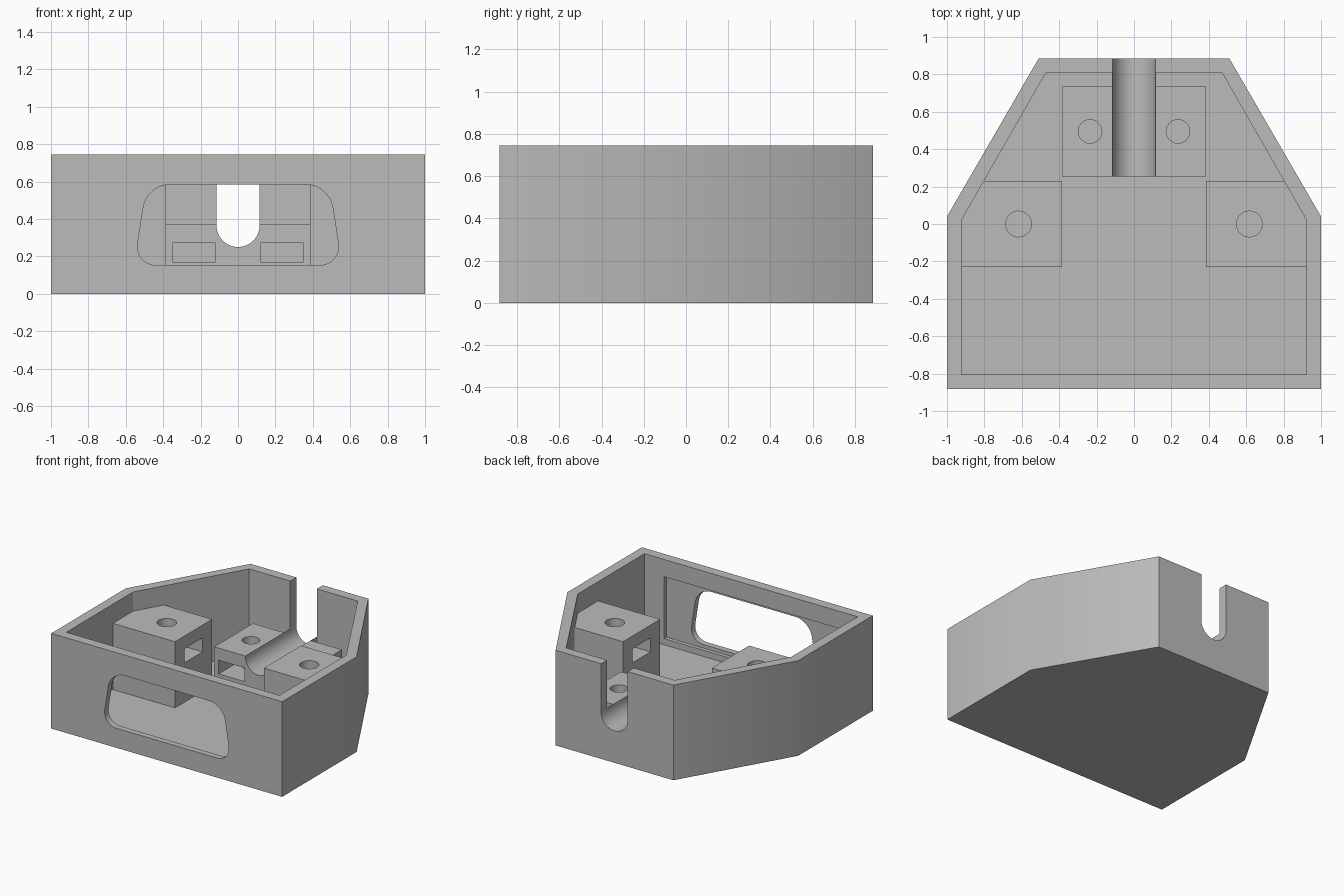
import bpy
import bmesh
import math

default = bpy.data.objects.get("Cube")
if default:
    bpy.data.objects.remove(default, do_unlink=True)

plastic = bpy.data.materials.new("plain grey plastic")
plastic.use_nodes = True
GREY = (0.5, 0.5, 0.5, 1)
plastic.diffuse_color = GREY
plastic.node_tree.nodes["Principled BSDF"].inputs["Base Color"].default_value = GREY

HEIGHT, FLOOR = 0.745, 0.077


def prism(name, outline, lo, hi, axis="z", rounding=0):
    """Extrude a closed outline along z, y or x, rounding its corners if asked."""
    place = {"z": lambda a, b, t: (a, b, t),
             "y": lambda a, b, t: (a, t, b),
             "x": lambda a, b, t: (t, a, b)}[axis]
    bm = bmesh.new()
    rings = [[bm.verts.new(place(a, b, t)) for a, b in outline] for t in (lo, hi)]
    count = len(outline)
    for ring in rings:
        bm.faces.new(ring)
    for i in range(count):
        j = (i + 1) % count
        bm.faces.new((rings[0][i], rings[0][j], rings[1][j], rings[1][i]))
    if rounding:
        corners = [bm.edges.get(pair) for pair in zip(*rings)]
        bmesh.ops.bevel(bm, geom=corners, offset=rounding, segments=10,
                        profile=0.5, affect="EDGES")
    bmesh.ops.recalc_face_normals(bm, faces=bm.faces[:])
    mesh = bpy.data.meshes.new(name)
    bm.to_mesh(mesh)
    bm.free()
    mesh.materials.append(plastic)
    obj = bpy.data.objects.new(name, mesh)
    bpy.context.collection.objects.link(obj)
    return obj


def rect(a0, a1, b0, b1):
    return [(a0, b0), (a1, b0), (a1, b1), (a0, b1)]


def arc(cx, cy, r, start, end, steps):
    return [(cx + r * math.cos(start + (end - start) * i / steps),
             cy + r * math.sin(start + (end - start) * i / steps))
            for i in range(steps + 1)]


def mirrored(half):
    """Complete a right-hand outline with its mirror image."""
    return half + [(-x, y) for x, y in reversed(half)]


def activate(obj):
    bpy.ops.object.select_all(action="DESELECT")
    obj.select_set(True)
    bpy.context.view_layer.objects.active = obj


def cut(obj, cutter):
    cutter.hide_render = True
    mod = obj.modifiers.new("cut", "BOOLEAN")
    mod.operation, mod.solver, mod.object = "DIFFERENCE", "EXACT", cutter
    activate(obj)
    bpy.ops.object.modifier_apply(modifier=mod.name)
    bpy.data.objects.remove(cutter, do_unlink=True)


def screw_hole(obj, x, y, radius, bottom):
    circle = arc(x, y, radius, 0, math.tau, 32)[:-1]
    cut(obj, prism("hole_cutter", circle, bottom, 1))


def channel():
    """U-shaped cable passage through the back."""
    profile = arc(0, 0.365, 0.115, math.pi, math.tau, 24) + [(0.115, 1), (-0.115, 1)]
    return prism("channel_cutter", profile, 0.2, 1, "y")


def finish(obj, degrees):
    activate(obj)
    bpy.ops.object.shade_smooth_by_angle(angle=math.radians(degrees))


# Hollow six-sided tray
tray = prism("tray", mirrored([(1, -0.882), (1, 0.04), (0.51, 0.885)]), 0, HEIGHT)
cut(tray, prism("cavity_cutter",
                mirrored([(0.923, -0.805), (0.923, 0.02), (0.47, 0.81)]), FLOOR, 1))

# Front window with a shallow rectangular rebate on the inside
cut(tray, prism("rebate_cutter", rect(-0.755, 0.755, 0.125, 0.61), -0.835, -0.78, "y"))
cut(tray, prism("window_cutter", mirrored([(0.555, 0.153), (0.487, 0.583)]),
                -1, -0.7, "y", rounding=0.12))
cut(tray, channel())
finish(tray, 32)

# Keep the inner wall corners crisp
for edge in tray.data.edges:
    ends = [tray.data.vertices[i].co for i in edge.vertices]
    if all(abs(abs(p.x) - 0.923) < 0.005 and abs(p.y - 0.02) < 0.005 for p in ends):
        edge.use_edge_sharp = True

# Low mount with a cable channel, reaching the back wall in the middle
mount = prism("cable_mount", mirrored([(0.385, 0.255), (0.385, 0.735),
                                       (0.117, 0.735), (0.117, 0.812)]), FLOOR - 0.005, 0.37)
cut(mount, channel())
for side in (-1, 1):
    x = side * 0.235
    cut(mount, prism("slot_cutter", rect(x - 0.112, x + 0.112, 0.168, 0.275),
                     0.2, 0.61, "y"))
    screw_hole(mount, x, 0.495, 0.063, 0.1)
finish(mount, 30)

# Tall side bosses with nut slots facing inward
for side, label in ((1, "left"), (-1, "right")):
    plan = [(0.385, -0.23), (0.928, -0.23), (0.928, 0.022), (0.808, 0.23), (0.385, 0.23)]
    boss = prism(label + "_boss", [(side * x, y) for x, y in plan], FLOOR - 0.005, 0.595)
    cut(boss, prism("slot_cutter", rect(-0.112, 0.112, 0.385, 0.495),
                    side * 0.3, side * 0.73, "x"))
    screw_hole(boss, side * 0.617, 0, 0.069, 0.3)
    finish(boss, 25)
